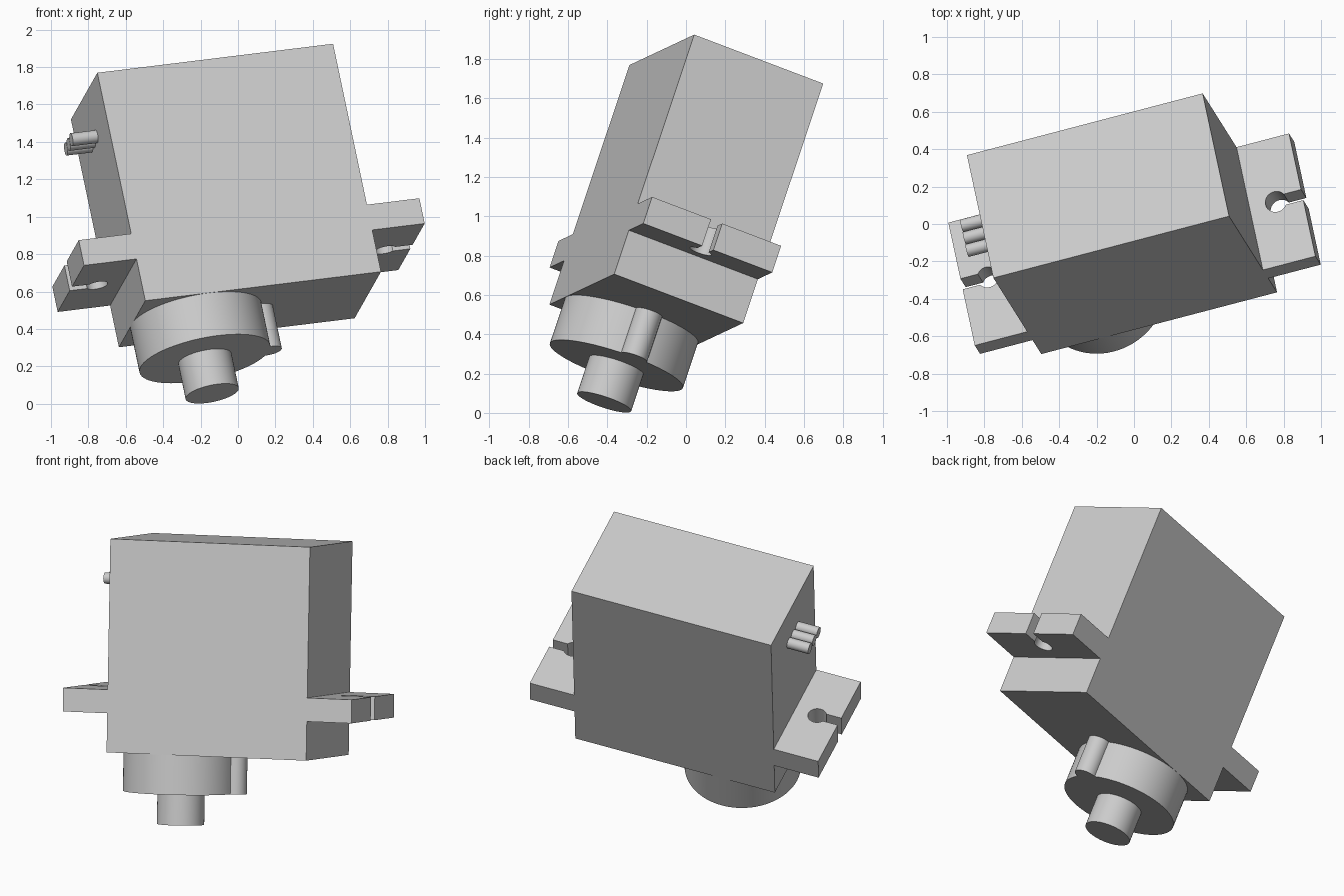
import bpy
import bmesh
from math import acos, asin, atan2, cos, pi, radians, sin
from mathutils import Matrix, Vector

cube = bpy.data.objects.get("Cube")
if cube:
    bpy.data.objects.remove(cube, do_unlink=True)

# One plain grey for the whole motor
GREY = (0.6, 0.6, 0.6, 1.0)
grey = bpy.data.materials.new("light grey plastic")
grey.use_nodes = True
grey.diffuse_color = GREY
grey.node_tree.nodes["Principled BSDF"].inputs["Base Color"].default_value = GREY

# Tilted frame: along the case, across it, and up its height
along = Vector((0.9604, 0.2515, 0.1181)).normalized()
across = Vector((-0.1946, 0.9173, -0.3475))
across = (across - along * across.dot(along)).normalized()
up = along.cross(across)
pose = Matrix((along, across, up)).transposed().to_4x4()
pose.translation = (-0.1925, 0.205, 1.7225)   # centre of the case top


def arc(cx, cy, r, start, end, steps):
    """Points of an arc, both ends included."""
    angles = [start + (end - start) * i / steps for i in range(steps + 1)]
    return [(cx + r * cos(a), cy + r * sin(a)) for a in angles]


def prism(name, outline, low, high, sideways=False):
    """Extrude an outline upwards, or along the case when sideways."""
    bm = bmesh.new()
    place = (lambda a, b, c: (c, a, b)) if sideways else (lambda a, b, c: (a, b, c))
    base = bm.faces.new([bm.verts.new(place(a, b, low)) for a, b in outline])
    grown = bmesh.ops.extrude_face_region(bm, geom=[base])["geom"]
    bmesh.ops.translate(bm, vec=place(0, 0, high - low),
                        verts=[g for g in grown if isinstance(g, bmesh.types.BMVert)])
    bmesh.ops.recalc_face_normals(bm, faces=bm.faces)
    mesh = bpy.data.meshes.new(name)
    bm.to_mesh(mesh)
    bm.free()
    mesh.materials.append(grey)
    mesh.shade_smooth()
    mesh.set_sharp_from_angle(angle=radians(30))
    obj = bpy.data.objects.new(name, mesh)
    obj.matrix_world = pose
    bpy.context.collection.objects.link(obj)
    return obj


def circle(cx, cy, r, steps):
    return arc(cx, cy, r, 0, 2 * pi, steps)[:-1]


HALF_LENGTH, HALF_DEPTH, BOTTOM = 0.656, 0.358, -1.31

# Case
prism("case", [(-HALF_LENGTH, -HALF_DEPTH), (HALF_LENGTH, -HALF_DEPTH),
               (HALF_LENGTH, HALF_DEPTH), (-HALF_LENGTH, HALF_DEPTH)], BOTTOM, 0)

# Mounting tabs with a keyhole slot open to the outer end
TAB_END, HOLE_X, HOLE_R, SLOT = 0.948, 0.802, 0.058, 0.031
gap = asin(SLOT / HOLE_R)
tab = [(HALF_LENGTH, -HALF_DEPTH), (TAB_END, -HALF_DEPTH), (TAB_END, -SLOT)]
tab += arc(HOLE_X, 0, HOLE_R, -gap, gap - 2 * pi, 32)
tab += [(TAB_END, SLOT), (TAB_END, HALF_DEPTH), (HALF_LENGTH, HALF_DEPTH)]
for name, side in (("left_tab", 1), ("right_tab", -1)):
    prism(name, [(side * x, y) for x, y in tab], -1.07, -0.925)

# Gear housing: a large round with a small round on its rim
SHAFT_X, R, BUMP_R, HOUSING_END = -0.301, 0.357, 0.07, -1.555
meet = acos(1 - BUMP_R ** 2 / (2 * R ** 2))
swing = atan2(R * sin(meet), R * cos(meet) - R)
housing = arc(SHAFT_X, 0, R, meet, 2 * pi - meet, 72)
housing += arc(SHAFT_X + R, 0, BUMP_R, -swing, swing, 24)[1:-1]
prism("gear_housing", housing, HOUSING_END, BOTTOM)

# Output shaft
prism("output_shaft", circle(SHAFT_X, 0, 0.145, 48), -1.755, HOUSING_END)

# Three wire stubs side by side
for i in (-1, 0, 1):
    prism(f"wire_{i + 2}", circle(i * 0.072, -0.26, 0.035, 24),
          -HALF_LENGTH - 0.14, -HALF_LENGTH, sideways=True)
